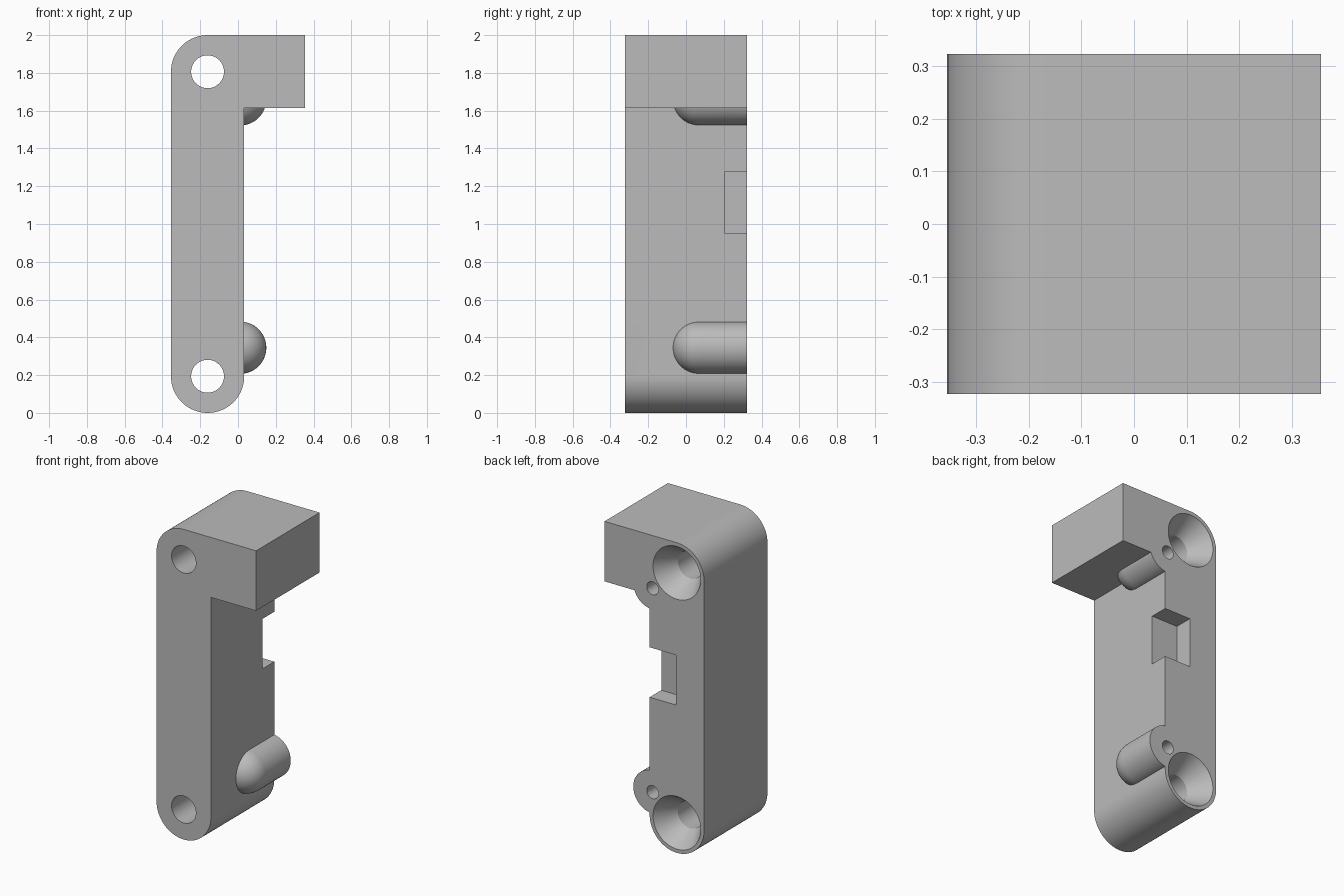
import bpy, bmesh
from math import sin, cos, pi, radians

cube = bpy.data.objects.get("Cube")
if cube:
    bpy.data.objects.remove(cube, do_unlink=True)

BACK = 0.323            # half depth
R = 0.194               # end radius of the upright
AXIS_X = -0.161         # screw axis
SCREW_Z = (0.194, 1.806)
PEG_X, PEG_R = 0.012, 0.138
PEG_Z = (0.345, 1.66)

grey = bpy.data.materials.new("plain grey")
grey.use_nodes = True
colour = (0.5, 0.5, 0.5, 1)
grey.diffuse_color = colour
grey.node_tree.nodes["Principled BSDF"].inputs["Base Color"].default_value = colour


def finish(name, bm):
    bmesh.ops.recalc_face_normals(bm, faces=bm.faces)
    mesh = bpy.data.meshes.new(name)
    bm.to_mesh(mesh)
    bm.free()
    mesh.materials.append(grey)
    obj = bpy.data.objects.new(name, mesh)
    bpy.context.collection.objects.link(obj)
    return obj


def extrude_profile(name, points, y0, y1):
    """Prism from an (x, z) outline running from y0 to y1."""
    bm = bmesh.new()
    face = bm.faces.new([bm.verts.new((x, y0, z)) for x, z in points])
    ext = bmesh.ops.extrude_face_region(bm, geom=[face])
    moved = [v for v in ext["geom"] if isinstance(v, bmesh.types.BMVert)]
    bmesh.ops.translate(bm, verts=moved, vec=(0, y1 - y0, 0))
    return finish(name, bm)


def lathe(name, profile, x, z, steps=64):
    """Solid of revolution about a y-parallel axis; profile is (radius, y)."""
    bm = bmesh.new()
    verts = [bm.verts.new((x + r, y, z)) for r, y in profile]
    edges = [bm.edges.new(pair) for pair in zip(verts, verts[1:])]
    bmesh.ops.spin(bm, geom=verts + edges, cent=(x, 0, z), axis=(0, 1, 0),
                   angle=2 * pi, steps=steps, use_merge=True)
    bmesh.ops.remove_doubles(bm, verts=bm.verts, dist=1e-5)
    return finish(name, bm)


def combine(target, tool, operation):
    tool.hide_render = True
    mod = target.modifiers.new(operation.lower(), "BOOLEAN")
    mod.operation, mod.solver, mod.object = operation, "EXACT", tool
    bpy.context.view_layer.objects.active = target
    bpy.ops.object.modifier_apply(modifier=mod.name)
    bpy.data.objects.remove(tool, do_unlink=True)


def arc(cz, start, end, steps):
    span = radians(end - start)
    return [(AXIS_X + R * cos(radians(start) + span * i / steps),
             cz + R * sin(radians(start) + span * i / steps))
            for i in range(steps + 1)]


# Upright with rounded foot, rounded top corner and overhanging head
outline = arc(SCREW_Z[1], 90, 180, 20) + arc(SCREW_Z[0], 180, 360, 40)
outline += [(0.033, 1.613), (0.355, 1.613), (0.355, 2.0)]
body = extrude_profile("bracket_body", outline, -BACK, BACK)

# Round-nosed pegs running to the back face
nose_y = -0.07 + PEG_R
nose = [(PEG_R * sin(pi / 2 * i / 16), nose_y - PEG_R * cos(pi / 2 * i / 16))
        for i in range(17)]
for z in PEG_Z:
    combine(body, lathe("peg", nose + [(PEG_R, BACK), (0, BACK)], PEG_X, z), "UNION")

# Countersunk through holes for screws
screw = [(0, -0.5), (0.087, -0.5), (0.087, BACK - 0.135),
         (0.17, BACK), (0.17, 0.5), (0, 0.5)]
for z in SCREW_Z:
    combine(body, lathe("screw_cutter", screw, AXIS_X, z), "DIFFERENCE")

# Blind pilot holes in the pegs
pilot = [(0, 0.02), (0.042, 0.02), (0.042, 0.5), (0, 0.5)]
for z in PEG_Z:
    combine(body, lathe("pilot_cutter", pilot, PEG_X, z, 32), "DIFFERENCE")

# Rectangular notch in the back edge
notch = [(-0.155, 0.952), (0.2, 0.952), (0.2, 1.274), (-0.155, 1.274)]
combine(body, extrude_profile("notch_cutter", notch, 0.205, 0.5), "DIFFERENCE")

# Smooth curves, crisp edges
bpy.ops.object.select_all(action="DESELECT")
body.select_set(True)
bpy.context.view_layer.objects.active = body
bpy.ops.object.shade_smooth_by_angle(angle=radians(30))
